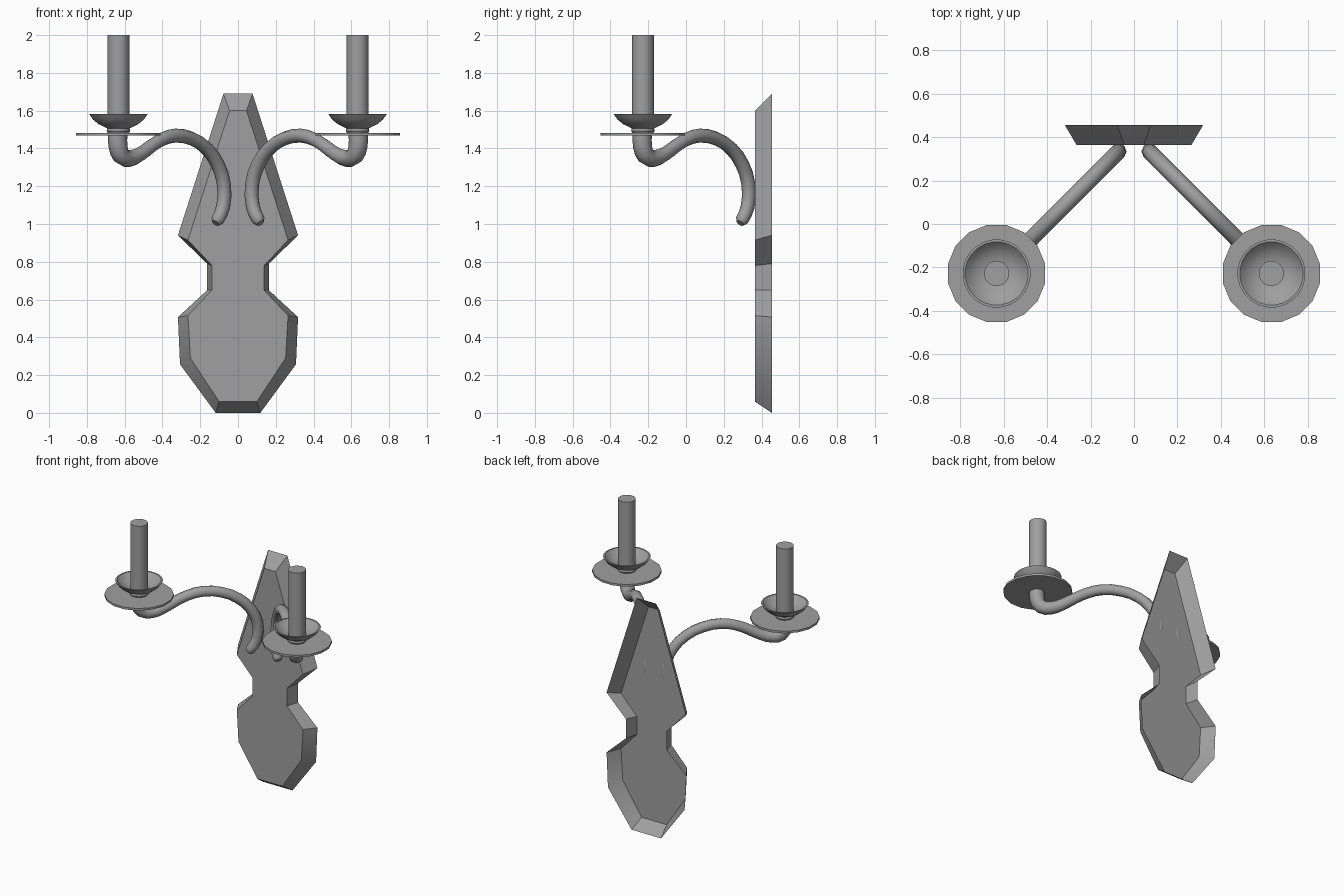
import bpy, bmesh, math
from mathutils import Vector

cube = bpy.data.objects.get("Cube")
if cube:
    bpy.data.objects.remove(cube, do_unlink=True)

grey = bpy.data.materials.new("plain_grey")
grey.use_nodes = True
colour = (0.35, 0.35, 0.35, 1)
grey.diffuse_color = colour
grey.node_tree.nodes["Principled BSDF"].inputs["Base Color"].default_value = colour


def finish(name, bm, angle):
    """Turn a bmesh into a shaded object."""
    bmesh.ops.recalc_face_normals(bm, faces=bm.faces)
    mesh = bpy.data.meshes.new(name)
    bm.to_mesh(mesh)
    bm.free()
    mesh.materials.append(grey)
    obj = bpy.data.objects.new(name, mesh)
    bpy.context.collection.objects.link(obj)
    bpy.ops.object.select_all(action='DESELECT')
    obj.select_set(True)
    bpy.context.view_layer.objects.active = obj
    bpy.ops.object.shade_smooth_by_angle(angle=math.radians(angle))
    return obj


def lathe(name, profile, centre, sides):
    """Revolve (radius, z) points around a vertical axis."""
    bm = bmesh.new()
    rings = []
    for r, z in profile:
        ring = []
        for i in range(sides):
            a = math.tau * (i + 0.5) / sides
            ring.append(bm.verts.new((centre[0] + r * math.cos(a),
                                      centre[1] + r * math.sin(a), z)))
        rings.append(ring)
    for low, high in zip(rings, rings[1:]):
        for i in range(sides):
            j = (i + 1) % sides
            bm.faces.new((low[i], low[j], high[j], high[i]))
    bm.faces.new(rings[0])
    bm.faces.new(rings[-1])
    return finish(name, bm, 35)


# Wall plate: front face with sloping sides, open at the back
BACK_Y, FRONT_Y = 0.455, 0.365
rim = [(.077, 1.69), (.318, .94), (.163, .79), (.163, .65),
       (.318, .507), (.307, .257), (.118, 0)]
face = [(.045, 1.60), (.265, .915), (.138, .78), (.138, .65),
        (.265, .515), (.252, .29), (.1, .06)]


def outline(bm, half, y):
    loop = half + [(-x, z) for x, z in reversed(half)]
    return [bm.verts.new((x, y, z)) for x, z in loop]


bm = bmesh.new()
back, front = outline(bm, rim, BACK_Y), outline(bm, face, FRONT_Y)
bm.faces.new(front)
for i in range(len(back)):
    j = (i + 1) % len(back)
    bm.faces.new((back[i], back[j], front[j], front[i]))
plate = finish("wall_plate", bm, 38)
if plate.data.polygons[0].normal.y > 0:
    plate.data.flip_normals()

# Arm path as (y, z, thickness); each arm runs at 45 degrees to the wall
path = [(.286, 1.005, .6), (.296, 1.02, .95), (.326, 1.09, 1), (.33, 1.21, 1),
        (.298, 1.315, 1), (.238, 1.40, 1), (.159, 1.452, 1), (.074, 1.468, 1),
        (0, 1.447, 1), (-.058, 1.41, 1), (-.116, 1.368, 1.08),
        (-.168, 1.347, 1.2), (-.212, 1.36, 1.3), (-.23, 1.41, 1.35),
        (-.232, 1.475, 1.4)]
AXIS_X, AXIS_Y = .633, -.228


def make_arm(name, side):
    curve = bpy.data.curves.new(name, 'CURVE')
    curve.dimensions = '3D'
    curve.bevel_depth = .037
    curve.bevel_resolution = 2
    curve.resolution_u = 2
    curve.use_fill_caps = True
    spline = curve.splines.new('BEZIER')
    spline.bezier_points.add(len(path) - 1)
    for p, (y, z, r) in zip(spline.bezier_points, path):
        p.co = Vector((side * (AXIS_X + AXIS_Y - y), y, z))
        p.radius = r
        p.handle_left_type = p.handle_right_type = 'AUTO'
    curve.materials.append(grey)
    obj = bpy.data.objects.new(name, curve)
    bpy.context.collection.objects.link(obj)
    bpy.ops.object.select_all(action='DESELECT')
    obj.select_set(True)
    bpy.context.view_layer.objects.active = obj
    bpy.ops.object.convert(target='MESH')
    bpy.ops.object.shade_smooth_by_angle(angle=math.radians(50))


for label, side in (("left", 1), ("right", -1)):
    centre = (side * AXIS_X, AXIS_Y)
    make_arm(label + "_arm", side)
    # Flat drip disc
    lathe(label + "_drip_disc", [(.228, 1.468), (.228, 1.483)], centre, 16)
    # Foot, flared cup and hollow inside
    lathe(label + "_candle_cup",
          [(.055, 1.48), (.063, 1.492), (.06, 1.506), (.068, 1.51),
           (.105, 1.528), (.135, 1.552), (.157, 1.583), (.146, 1.583),
           (.125, 1.56), (.095, 1.54), (.05, 1.525)], centre, 24)
    # Candle tube
    lathe(label + "_candle", [(.058, 1.5), (.058, 2)], centre, 20)
